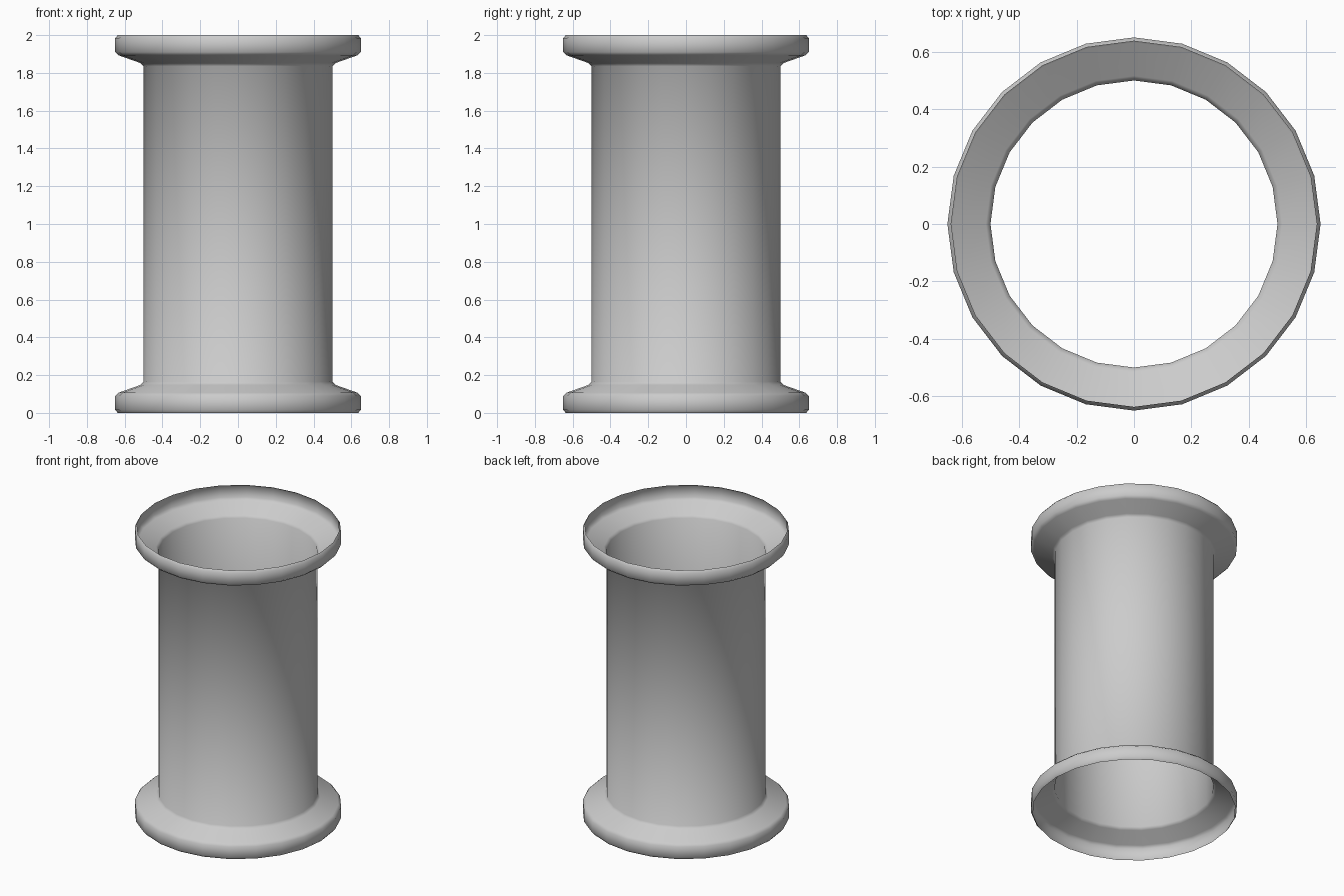
import bpy
import bmesh
import math

cube = bpy.data.objects.get("Cube")
if cube:
    bpy.data.objects.remove(cube, do_unlink=True)

SIDES = 24
HEIGHT = 2.0

# One plain grey for the whole shell
grey = bpy.data.materials.new("grey")
grey.use_nodes = True
colour = (0.6, 0.6, 0.6, 1)
grey.diffuse_color = colour
grey.node_tree.nodes["Principled BSDF"].inputs["Base Color"].default_value = colour

# Lower flange profile (radius, height): bevelled rim, sloped shoulder, tube wall
lower = [(0.637, 0), (0.65, 0.016), (0.65, 0.09), (0.632, 0.107),
         (0.516, 0.148), (0.5, 0.165)]
profile = lower + [(r, HEIGHT - z) for r, z in reversed(lower)]

# Open flanged tube, spun round the vertical axis
bm = bmesh.new()
verts = [bm.verts.new((r, 0, z)) for r, z in profile]
edges = [bm.edges.new(pair) for pair in zip(verts, verts[1:])]
bmesh.ops.spin(bm, geom=verts + edges, cent=(0, 0, 0), axis=(0, 0, 1),
               angle=math.tau, steps=SIDES)
bmesh.ops.remove_doubles(bm, verts=bm.verts, dist=0.0005)
bmesh.ops.recalc_face_normals(bm, faces=bm.faces)

# Make the shell face outwards
wall = max(bm.faces, key=lambda f: f.calc_area())
if wall.normal.dot(wall.calc_center_median() * 1) < 0:
    bmesh.ops.reverse_faces(bm, faces=bm.faces)

mesh = bpy.data.meshes.new("flanged_tube")
bm.to_mesh(mesh)
bm.free()
mesh.materials.append(grey)
tube = bpy.data.objects.new("flanged_tube", mesh)
bpy.context.collection.objects.link(tube)

# Smooth shading with sharp rim edges kept
bpy.context.view_layer.objects.active = tube
tube.select_set(True)
bpy.ops.object.shade_smooth_by_angle(angle=math.radians(50))
